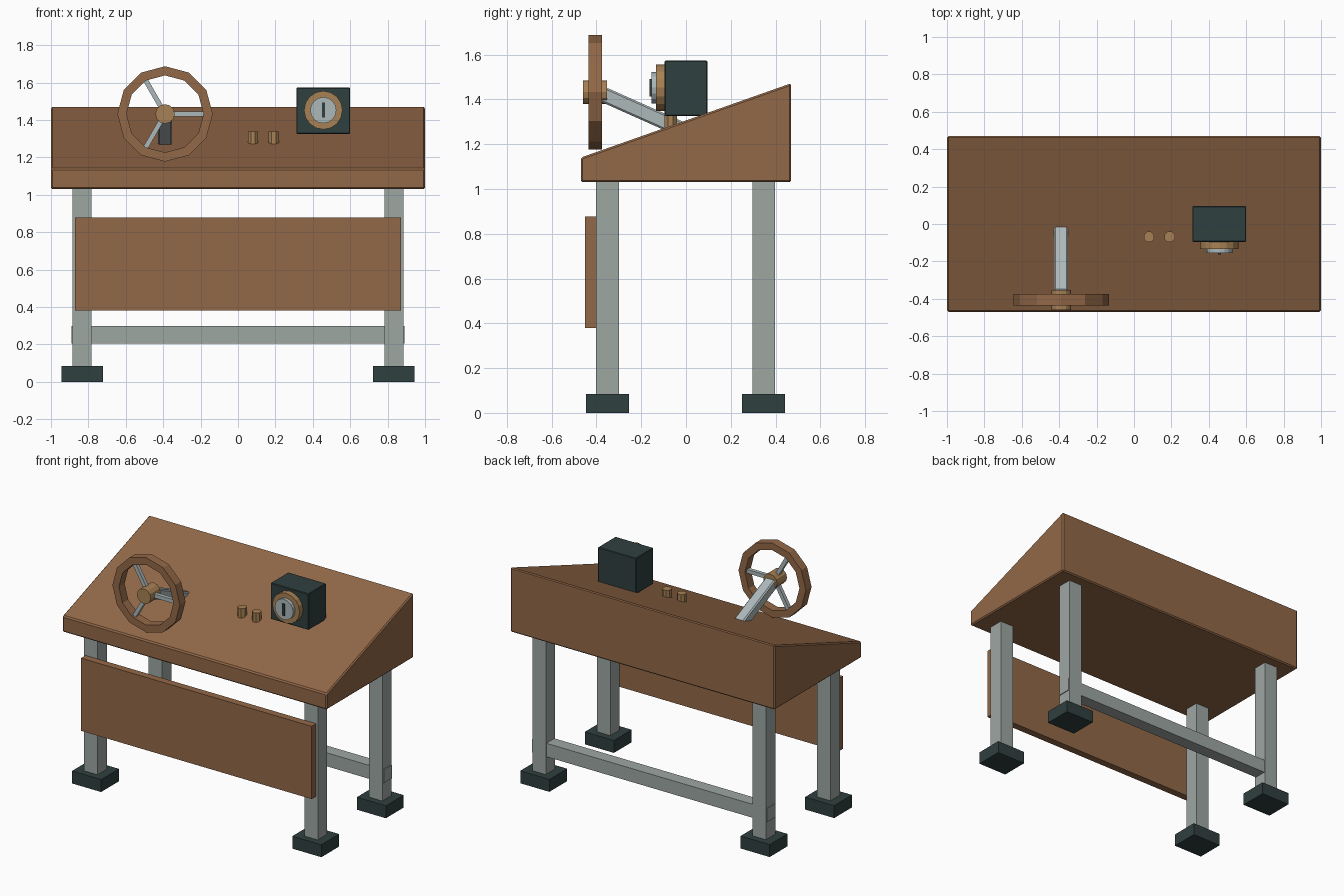
import bpy, bmesh, math
from mathutils import Matrix, Vector

if "Cube" in bpy.data.objects:
    bpy.data.objects.remove(bpy.data.objects["Cube"])


def mat(name, rgb):
    m = bpy.data.materials.new(name)
    m.diffuse_color = (*rgb, 1)
    m.use_nodes = True
    m.node_tree.nodes["Principled BSDF"].inputs["Base Color"].default_value = m.diffuse_color
    return m


WOOD = mat("brown wood", (0.29, 0.138, 0.064))
STEEL = mat("grey steel", (0.34, 0.385, 0.365))
LIGHT = mat("light metal", (0.42, 0.48, 0.49))
DARK = mat("dark slate", (0.030, 0.050, 0.050))
BRASS = mat("brass", (0.39, 0.22, 0.09))


def finish(name, bm, material, bevel=0):
    bmesh.ops.recalc_face_normals(bm, faces=bm.faces)
    me = bpy.data.meshes.new(name)
    bm.to_mesh(me)
    bm.free()
    me.materials.append(material)
    ob = bpy.data.objects.new(name, me)
    bpy.context.collection.objects.link(ob)
    if bevel:
        b = ob.modifiers.new("bevel", 'BEVEL')
        b.width, b.segments = bevel, 1
    return ob


def box(name, lo, hi, material, bevel=0):
    lo, hi = Vector(lo), Vector(hi)
    bm = bmesh.new()
    bmesh.ops.create_cube(bm, size=1, matrix=Matrix.Translation((lo + hi) / 2)
                          @ Matrix.Diagonal((*(hi - lo), 1)))
    return finish(name, bm, material, bevel)


def beam(name, a, b, wide, thick, material, bevel=0):
    # rectangular bar running from a to b in any direction
    a, b = Vector(a), Vector(b)
    rot = (b - a).to_track_quat('Z', 'Y').to_matrix().to_4x4()
    bm = bmesh.new()
    bmesh.ops.create_cube(bm, size=1, matrix=Matrix.Translation((a + b) / 2) @ rot
                          @ Matrix.Diagonal((wide, thick, (b - a).length, 1)))
    return finish(name, bm, material, bevel)


def disc(name, x, z, y0, y1, r, sides, material, bevel=0):
    # cylinder with its axis along y
    bm = bmesh.new()
    bmesh.ops.create_cone(bm, cap_ends=True, segments=sides, radius1=r, radius2=r, depth=y1 - y0,
                          matrix=Matrix.Translation((x, (y0 + y1) / 2, z))
                          @ Matrix.Rotation(math.pi / 2, 4, 'X'))
    return finish(name, bm, material, bevel)


# sloped console body
bm = bmesh.new()
side = [bm.verts.new((-1, y, z)) for y, z in
        ((-0.47, 1.03), (0.47, 1.03), (0.47, 1.472), (-0.47, 1.14))]
face = bm.faces.new(side)
ext = bmesh.ops.extrude_face_region(bm, geom=[face])
bmesh.ops.translate(bm, vec=(2, 0, 0),
                    verts=[v for v in ext["geom"] if isinstance(v, bmesh.types.BMVert)])
finish("console_body", bm, WOOD, 0.008)

# legs and feet
for sx, xn in ((-1, "left"), (1, "right")):
    for y, yn in ((-0.35, "front"), (0.347, "back")):
        x = sx * 0.833
        box(f"{yn}_{xn}_leg", (x - 0.051, y - 0.051, 0.03), (x + 0.051, y + 0.051, 1.05), STEEL)
        box(f"{yn}_{xn}_foot", (x - 0.11, y - 0.096, 0), (x + 0.11, y + 0.096, 0.085), DARK)

# front panel and rear stretcher
box("front_panel", (-0.872, -0.45, 0.38), (0.872, -0.4, 0.877), WOOD)
box("rear_stretcher", (-0.889, 0.305, 0.205), (0.889, 0.392, 0.297), STEEL)

# wheel rim: a square section revolved into a twelve-sided ring
WX, WZ, N = -0.39, 1.432, 12
bm = bmesh.new()
rings = []
for i in range(N):
    a = 2 * math.pi * i / N
    rings.append([bm.verts.new((WX + r * math.cos(a), y, WZ + r * math.sin(a)))
                  for r, y in ((0.255, -0.435), (0.255, -0.374), (0.206, -0.374), (0.206, -0.435))])
for i in range(N):
    p, q = rings[i], rings[(i + 1) % N]
    for j in range(4):
        k = (j + 1) % 4
        bm.faces.new((p[j], p[k], q[k], q[j]))
finish("wheel_rim", bm, WOOD)

# wheel hub, spokes and column
disc("wheel_hub", WX, WZ, -0.46, -0.352, 0.052, 12, BRASS)
for i in range(3):
    a = 2 * math.pi * i / 3
    d = Vector((math.cos(a), 0, math.sin(a)))
    c = Vector((WX, -0.405, WZ))
    beam(f"wheel_spoke_{i + 1}", c + d * 0.03, c + d * 0.215, 0.026, 0.026, LIGHT)
beam("wheel_column", (WX, -0.37, 1.422), (WX, 0.02, 1.248), 0.074, 0.068, LIGHT, 0.008)

# gauge housing, bezel, dial and needle
GX, GZ = 0.456, 1.452
box("gauge_housing", (0.312, -0.095, 1.326), (0.6, 0.096, 1.573), DARK, 0.004)
disc("gauge_bezel", GX, GZ, -0.133, -0.09, 0.103, 16, BRASS)
disc("gauge_dial", GX, GZ, -0.155, -0.13, 0.07, 16, LIGHT)
box("gauge_needle", (GX - 0.008, -0.163, GZ - 0.04), (GX + 0.008, -0.15, GZ + 0.04), DARK)

# upright control knobs
for i, x in enumerate((0.08, 0.191)):
    bm = bmesh.new()
    bmesh.ops.create_cone(bm, cap_ends=True, segments=8, radius1=0.03, radius2=0.03, depth=0.08,
                          matrix=Matrix.Translation((x, -0.069, 1.297))
                          @ Matrix.Rotation(math.pi / 8, 4, 'Z'))
    finish(f"control_knob_{i + 1}", bm, BRASS)
